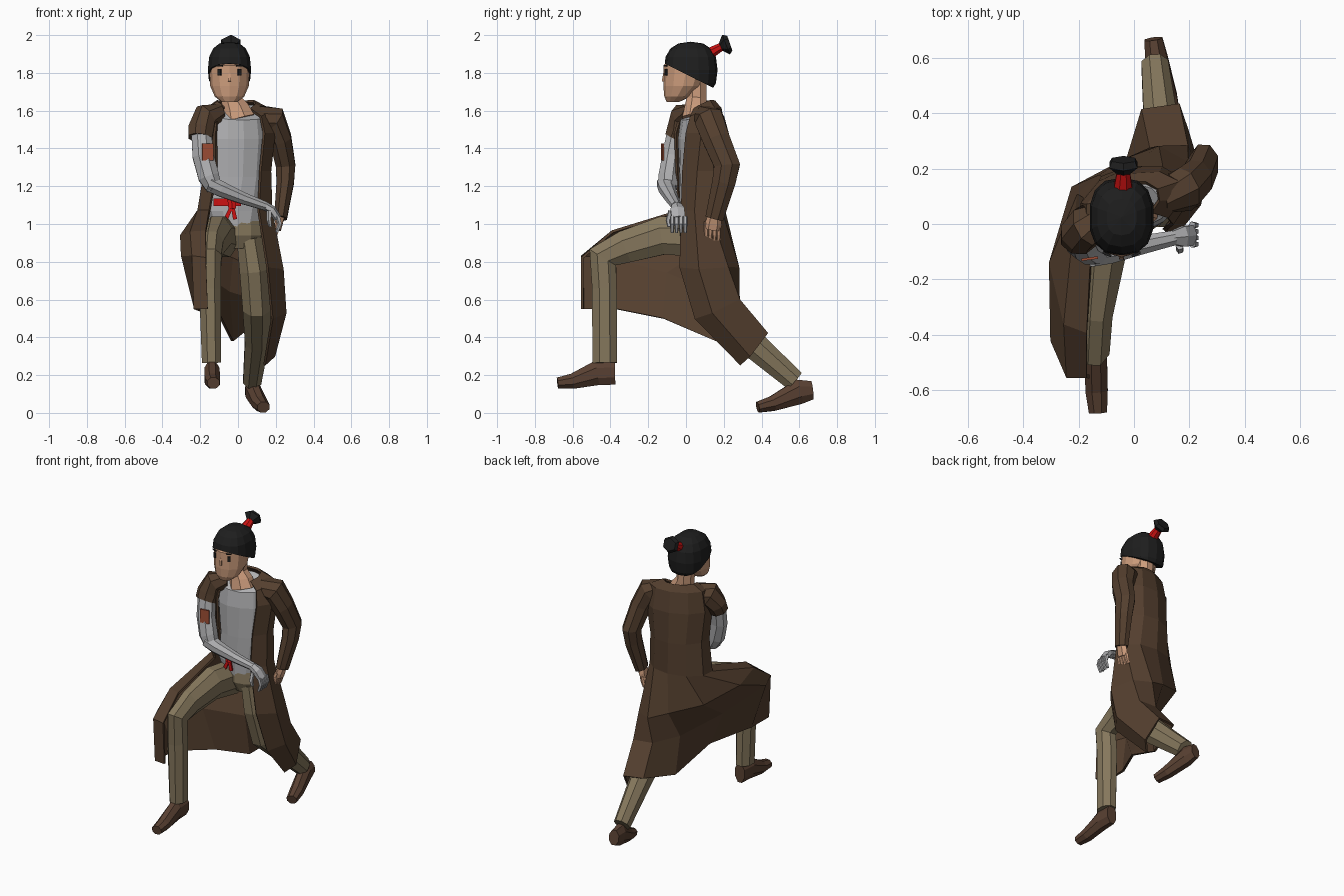
import bpy, bmesh, math
from mathutils import Vector, Matrix


def material(name, r, g, b):
    m = bpy.data.materials.new(name)
    m.diffuse_color = (r, g, b, 1)
    return m


BROWN = material("coat brown", .089, .050, .028)
TAN = material("trouser tan", .235, .185, .108)
GREY = material("light grey", .43, .43, .44)
SKIN = material("skin", .60, .33, .20)
BLACK = material("hair black", .013, .013, .013)
RED = material("red cloth", .60, .006, .006)
SHOE = material("shoe brown", .100, .052, .032)
RUST = material("rust patch", .34, .075, .035)


def finish(name, bm, mat):
    bmesh.ops.recalc_face_normals(bm, faces=bm.faces)
    me = bpy.data.meshes.new(name)
    bm.to_mesh(me)
    bm.free()
    me.materials.append(mat)
    ob = bpy.data.objects.new(name, me)
    bpy.context.collection.objects.link(ob)
    return ob


def loft(name, mat, rings, closed=True):
    """Skin a list of point rings; closed rings get end caps."""
    bm = bmesh.new()
    vs = [[bm.verts.new(p) for p in ring] for ring in rings]
    n = len(vs[0])
    for a, b in zip(vs, vs[1:]):
        for i in range(n if closed else n - 1):
            j = (i + 1) % n
            bm.faces.new((a[i], a[j], b[j], b[i]))
    if closed:
        bm.faces.new(vs[0])
        bm.faces.new(vs[-1])
    return finish(name, bm, mat)


def tube(name, mat, pts, n=8, ref=(1, 0, 0)):
    """Limb through (x, y, z, radius along ref, radius across ref)."""
    c = [Vector(p[:3]) for p in pts]
    rings = []
    for i, p in enumerate(pts):
        t = Vector((0, 0, 0))
        if i:
            t += (c[i] - c[i - 1]).normalized()
        if i < len(c) - 1:
            t += (c[i + 1] - c[i]).normalized()
        t.normalize()
        u = Vector(ref)
        u = (u - t * u.dot(t)).normalized()
        v = t.cross(u)
        angs = [2 * math.pi * (k + .5) / n for k in range(n)]
        s = 1 / math.cos(math.pi / n) ** .5
        rings.append([c[i] + s * (u * p[3] * math.cos(a) + v * p[4] * math.sin(a)) for a in angs])
    return loft(name, mat, rings)


def body_ring(z, cx, cy, rx, ry, twist, angles, drop=0):
    """Horizontal ellipse turned by twist; drop lowers the front."""
    tw = math.radians(twist)
    out = []
    for d in angles:
        a = math.radians(d)
        x, y = rx * math.cos(a), ry * math.sin(a)
        out.append((cx + x * math.cos(tw) - y * math.sin(tw),
                    cy + x * math.sin(tw) + y * math.cos(tw),
                    z - drop * max(0, -math.sin(a))))
    return out


def plate(name, mat, loc, size, turn=0):
    bm = bmesh.new()
    bmesh.ops.create_cube(bm, size=1)
    bmesh.ops.transform(bm, verts=bm.verts, matrix=Matrix.Translation(loc)
                        @ Matrix.Rotation(math.radians(turn), 4, 'Z')
                        @ Matrix.Diagonal((*size, 1)))
    return finish(name, bm, mat)


FULL = [i * 30 for i in range(12)]
OPEN = [-138 - i * 279 / 8 for i in range(9)]      # open at the front
BELT = [-140 + i * 11 for i in range(6)]           # front right only

# Shirt, belt and knot
loft("shirt", GREY, [body_ring(*r[:6], FULL, r[6]) for r in (
    (1.63, -.005, .075, .095, .060, 18, .06), (1.58, 0, .07, .16, .09, 18, .03),
    (1.45, 0, .07, .17, .105, 18, 0), (1.25, 0, .07, .155, .105, 14, 0),
    (1.07, -.015, .07, .155, .105, 8, 0), (.985, -.01, .07, .13, .10, 4, 0))])
loft("belt", RED, [body_ring(z, -.015, .07, .166, .118, 8, BELT) for z in (1.135, 1.095)], False)
tube("belt_knot", RED, [(-.035, -.05, 1.13, .022, .012), (-.03, -.054, 1.08, .022, .012)], 6)
for i, x in enumerate((-.065, -.015)):
    tube(f"belt_tail_{i}", RED, [(-.03, -.05, 1.10, .010, .006), (x, -.05, 1.025, .013, .006)], 4)

# Coat: torso rows by rule, then skirt rows draped over the two legs
coat = [body_ring(*r[:6], OPEN, r[6]) for r in (
    (1.65, -.01, .08, .105, .066, 18, .05), (1.61, 0, .075, .18, .10, 18, .05),
    (1.48, 0, .07, .20, .128, 18, 0), (1.28, -.005, .07, .18, .135, 14, 0),
    (1.07, -.015, .07, .20, .13, 8, 0))]
coat += [
    [(-.17, -.39, .96), (-.25, -.36, .955), (-.30, -.14, .94), (-.22, .13, .89), (-.03, .23, .82),
     (.09, .275, .77), (.19, .22, .77), (.235, .07, .76), (.155, -.03, .77)],
    [(-.17, -.55, .82), (-.24, -.55, .83), (-.295, -.42, .83), (-.20, -.10, .74), (-.05, .14, .64),
     (.06, .27, .61), (.19, .28, .60), (.25, .14, .53), (.18, .05, .50)],
    [(-.16, -.55, .55), (-.23, -.545, .55), (-.225, -.37, .55), (-.09, -.12, .50), (-.03, .16, .38),
     (.03, .41, .43), (.16, .43, .42), (.19, .34, .30), (.14, .29, .255)]]
skirt = loft("coat", BROWN, coat, closed=False)
mod = skirt.modifiers.new("cloth thickness", 'SOLIDIFY')
mod.thickness, mod.offset = .014, 0

# Sleeves: long on the left, short on the right
tube("left_sleeve", BROWN, [(.10, .10, 1.57, .06, .06), (.185, .125, 1.55, .075, .08),
     (.225, .16, 1.45, .06, .075), (.252, .217, 1.31, .054, .072),
     (.25, .20, 1.22, .048, .064), (.225, .15, 1.03, .035, .05)])
tube("right_sleeve", BROWN, [(-.09, .03, 1.575, .05, .06), (-.17, -.005, 1.565, .07, .08),
     (-.195, -.035, 1.50, .07, .068), (-.20, -.055, 1.455, .066, .06)])

# Grey right arm folded across the waist, with a rust patch
tube("right_upper_arm", GREY, [(-.195, -.05, 1.50, .055, .05), (-.185, -.078, 1.36, .058, .05),
     (-.155, -.093, 1.25, .058, .055), (-.125, -.097, 1.185, .042, .05)])
tube("right_forearm", GREY, [(-.15, -.10, 1.215, .045, .055), (-.09, -.10, 1.185, .042, .045),
     (.03, -.075, 1.135, .032, .035), (.145, -.05, 1.095, .024, .028)], ref=(0, 0, 1))
plate("arm_patch", RUST, (-.16, -.125, 1.38), (.06, .009, .09), 8)
tube("right_palm", GREY, [(.135, -.05, 1.10, .025, .022), (.18, -.045, 1.075, .04, .022),
     (.21, -.04, 1.03, .038, .02)], 6, ref=(0, 1, 0))
for i in range(4):
    y = -.073 + i * .023
    tube(f"right_finger_{i}", GREY, [(.21, y, 1.04, .012, .012), (.222, y, 1.00, .011, .011),
         (.205, y, .955, .008, .008)], 5)
tube("right_thumb", GREY, [(.165, -.08, 1.07, .013, .013), (.165, -.095, 1.02, .012, .012),
     (.172, -.09, .985, .008, .008)], 5)

# Bare left hand
tube("left_palm", SKIN, [(.226, .15, 1.05, .024, .03), (.215, .145, 1.00, .022, .042),
     (.208, .14, .97, .02, .04)], 6)
for i in range(4):
    y = .107 + i * .022
    tube(f"left_finger_{i}", SKIN, [(.208, y, .98, .012, .012), (.20, y, .945, .011, .011),
         (.19, y, .915, .008, .008)], 5)
tube("left_thumb", SKIN, [(.21, .11, 1.01, .013, .013), (.195, .10, .955, .009, .009)], 5)

# Trousers
loft("hips", TAN, [body_ring(*r, FULL) for r in ((1.03, -.01, .07, .135, .098, 6),
     (.94, 0, .075, .14, .108, 0), (.87, .02, .08, .08, .08, 0))])
tube("right_trouser_leg", TAN, [(-.07, .07, .93, .075, .11), (-.11, -.12, .94, .08, .105),
     (-.135, -.32, .88, .06, .09), (-.143, -.44, .825, .057, .085),
     (-.148, -.432, .66, .06, .068), (-.14, -.43, .265, .053, .068)])
tube("left_trouser_leg", TAN, [(.06, .08, .93, .07, .095), (.085, .10, .76, .08, .115),
     (.10, .14, .56, .078, .10), (.10, .33, .385, .066, .078), (.075, .575, .17, .05, .058)])

# Shoes
tube("right_shoe", SHOE, [(-.138, -.375, .213, .036, .066), (-.138, -.47, .212, .042, .068),
     (-.135, -.60, .168, .042, .042), (-.13, -.68, .158, .034, .030)])
tube("left_shoe", SHOE, [(.07, .668, .12, .034, .050), (.08, .60, .112, .042, .068),
     (.115, .46, .050, .042, .042), (.135, .380, .030, .034, .030)])

# Neck and head
tube("neck", SKIN, [(0, .045, 1.555, .092, .068), (-.015, .05, 1.61, .075, .06),
     (-.035, .055, 1.66, .055, .055), (-.04, .055, 1.76, .055, .055)])
HX = -.045
loft("head", SKIN, [body_ring(z, HX, cy, rx, ry, 0, FULL) for z, cy, rx, ry in (
    (1.645, -.070, .04, .032), (1.675, -.045, .078, .070), (1.73, -.015, .102, .105),
    (1.84, .005, .108, .124), (1.88, .01, .08, .09))])
for s in (-1, 1):
    side = "left" if s > 0 else "right"
    plate(f"{side}_eye", BLACK, (HX + s * .053, -.106, 1.803), (.018, .009, .034), s * 25)
    plate(f"{side}_brow", BLACK, (HX + s * .053, -.109, 1.838), (.034, .009, .006), s * 25)
tube("nose", SKIN, [(HX, -.115, 1.80, .006, .006), (HX, -.12, 1.755, .010, .010)], 4)

# Hair cap: slightly boxy low-poly ellipsoid trimmed by a slanted plane
bm = bmesh.new()
bmesh.ops.create_uvsphere(bm, u_segments=14, v_segments=8, radius=1)
for v in bm.verts:
    v.co = [math.copysign(abs(c) ** .8, c) for c in v.co]
bmesh.ops.transform(bm, verts=bm.verts, matrix=Matrix.Translation((HX, .025, 1.815))
                    @ Matrix.Diagonal((.117, .142, .150, 1)))
bmesh.ops.bisect_plane(bm, geom=bm.verts[:] + bm.edges[:] + bm.faces[:],
                       plane_co=(0, 0, 1.793), plane_no=(0, .5, 1), clear_inner=True)
bmesh.ops.holes_fill(bm, edges=[e for e in bm.edges if e.is_boundary])
finish("hair", bm, BLACK)

# Topknot: red tie and flared tuft
tube("hair_tie", RED, [(-.04, .12, 1.90, .036, .032), (-.038, .19, 1.94, .024, .022)])
tube("hair_tuft", BLACK, [(-.038, .183, 1.937, .024, .020), (-.038, .212, 1.95, .055, .052),
     (-.038, .232, 1.957, .045, .038)], 6)
